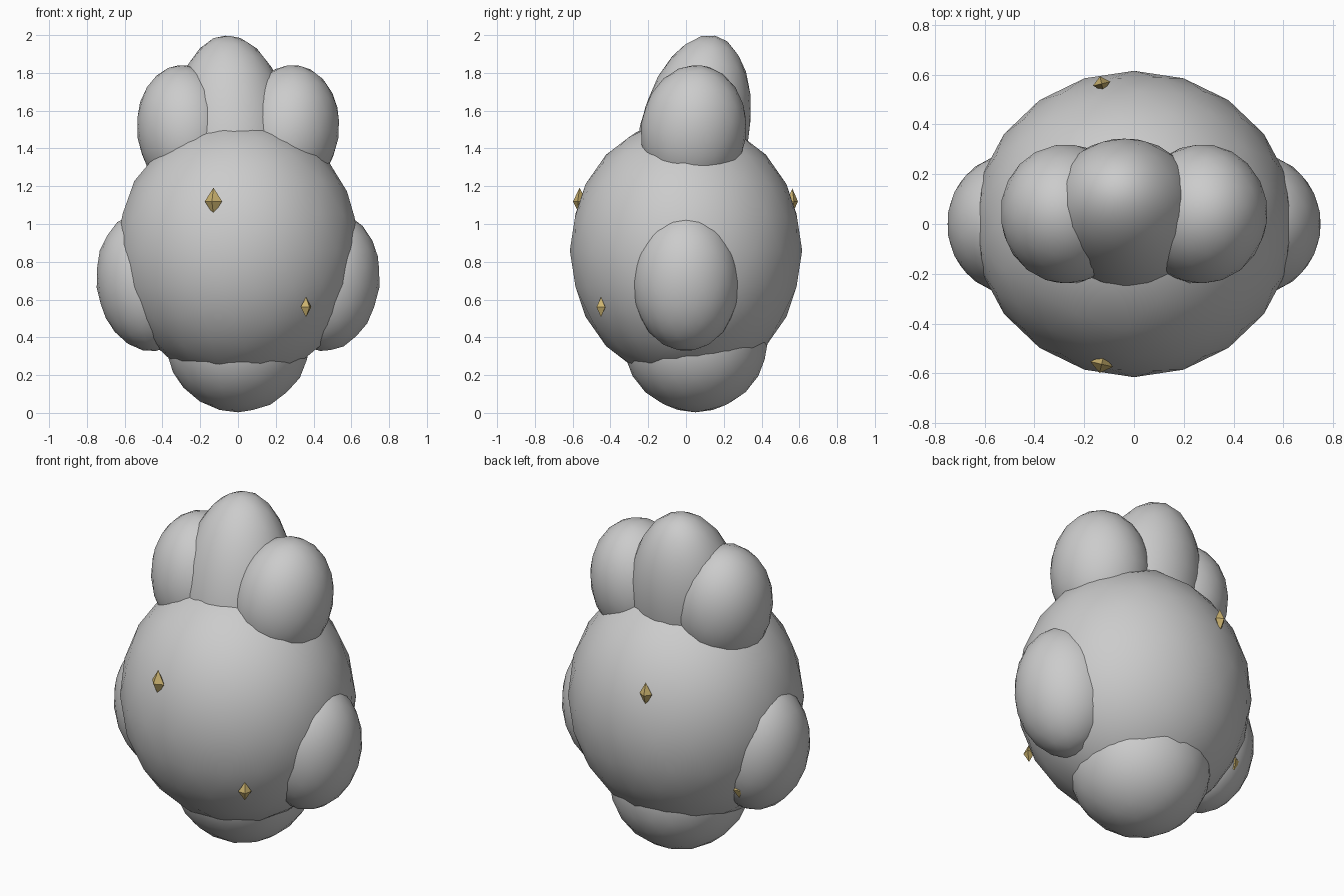
import bpy, bmesh
from math import radians
from mathutils import Vector

cube = bpy.data.objects.get("Cube")
if cube:
    bpy.data.objects.remove(cube, do_unlink=True)


def material(name, rgb):
    m = bpy.data.materials.new(name)
    m.use_nodes = True
    m.diffuse_color = (*rgb, 1)
    bsdf = next(n for n in m.node_tree.nodes if n.type == "BSDF_PRINCIPLED")
    bsdf.inputs["Base Color"].default_value = (*rgb, 1)
    return m


grey = material("light grey", (0.6, 0.6, 0.6))
gold = material("pale gold", (0.6, 0.45, 0.16))


def add_object(name, bm, mat, smooth):
    mesh = bpy.data.meshes.new(name)
    bm.to_mesh(mesh)
    bm.free()
    for p in mesh.polygons:
        p.use_smooth = smooth
    mesh.materials.append(mat)
    ob = bpy.data.objects.new(name, mesh)
    bpy.context.collection.objects.link(ob)
    return ob


def blob(name, centre, radii, tilt=(0, 0, 0)):
    """Smooth low-poly ellipsoid, tilt in degrees."""
    bm = bmesh.new()
    bmesh.ops.create_icosphere(bm, subdivisions=3, radius=1)
    ob = add_object(name, bm, grey, True)
    ob.location, ob.scale = centre, radii
    ob.rotation_euler = [radians(a) for a in tilt]
    return ob


def stud(name, centre, radii):
    """Faceted kite-shaped stud facing outwards from the body axis."""
    bm = bmesh.new()
    bmesh.ops.create_uvsphere(bm, u_segments=4, v_segments=2, radius=1)
    ob = add_object(name, bm, gold, False)
    ob.location, ob.scale = centre, radii
    ob.rotation_euler = Vector((centre[0], centre[1], 0)).to_track_quat("Y", "Z").to_euler()
    return ob


# Body and rounded base
blob("body", (0, 0, 0.86), (0.645, 0.615, 0.70))
blob("base", (0, 0.05, 0.388), (0.385, 0.385, 0.385))

# Side bulges and outer crest lobes, mirrored
for side, s in (("left", 1), ("right", -1)):
    blob(side + "_wing", (s * 0.48, 0, 0.695), (0.27, 0.285, 0.37), (0, s * 7, 0))
    blob(side + "_crest_lobe", (s * 0.27, 0.04, 1.495), (0.265, 0.28, 0.35), (-7, s * 8, 0))

# Tall middle crest lobe, leaning back
blob("middle_crest_lobe", (-0.03, 0.04, 1.46), (0.31, 0.29, 0.55), (-12, -4, 0))

# Studs set in the body surface
stud("front_upper_stud", (-0.13, -0.563, 1.12), (0.047, 0.036, 0.072))
stud("back_upper_stud", (-0.13, 0.563, 1.12), (0.036, 0.03, 0.068))
stud("front_lower_stud", (0.36, -0.45, 0.56), (0.036, 0.03, 0.053))
stud("back_lower_stud", (-0.51, 0.23, 0.53), (0.036, 0.03, 0.053))
